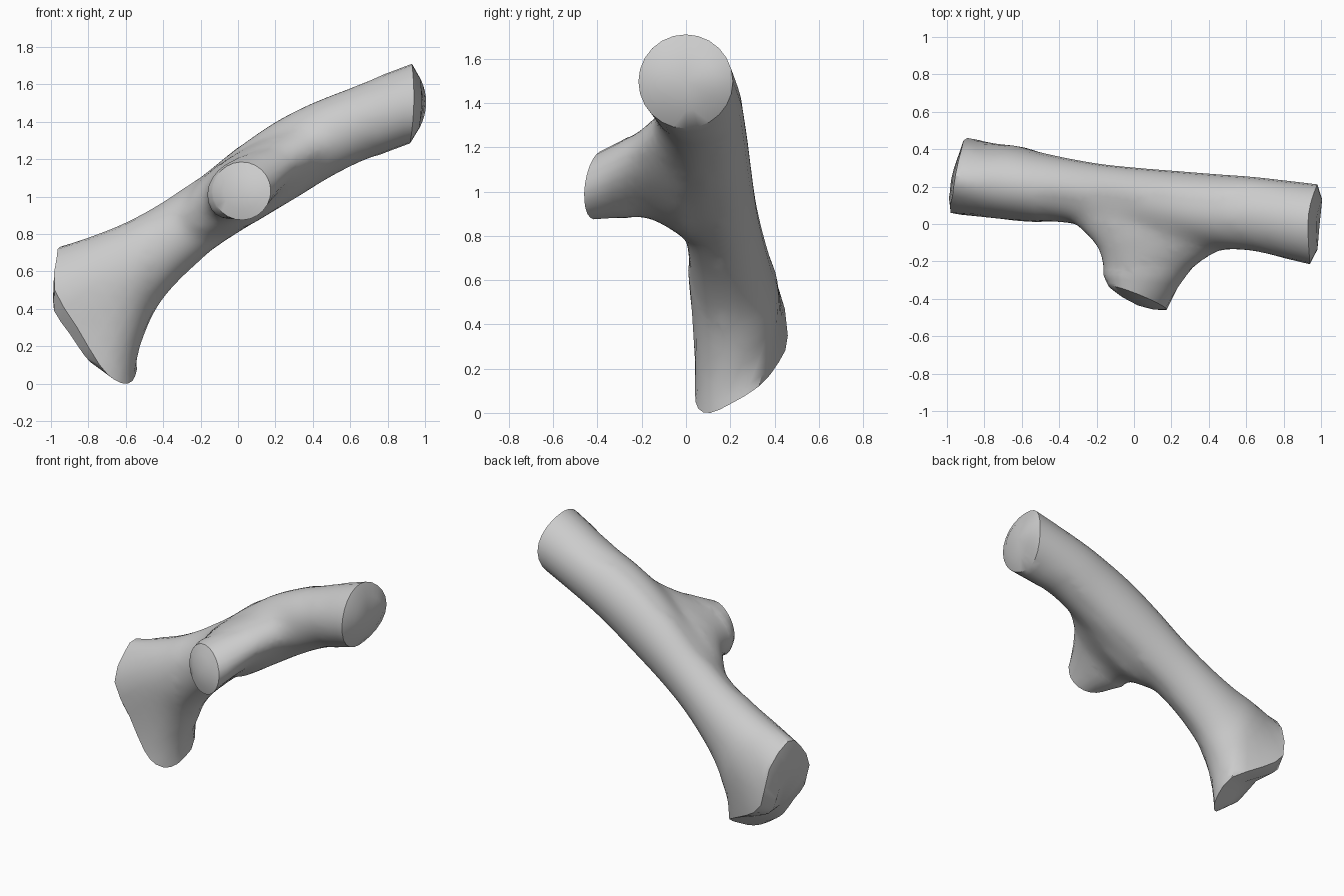
import bpy, bmesh, math
from mathutils import Vector as V

if "Cube" in bpy.data.objects:
    bpy.data.objects.remove(bpy.data.objects["Cube"])

SEG = 24
grey = bpy.data.materials.new("plain grey")
grey.diffuse_color = (0.6, 0.6, 0.6, 1)
grey.use_nodes = True
grey.node_tree.nodes["Principled BSDF"].inputs["Base Color"].default_value = grey.diffuse_color


def curve(p, q, r, w, t):
    """Catmull-Rom point between q and r."""
    return 0.5 * (2 * q + (r - p) * t + (2 * p - 5 * q + 4 * r - w) * t * t
                  + (3 * q - p - 3 * r + w) * t ** 3)


def spline(rings, steps):
    """Smooth interpolation between matching rings of points."""
    out = []
    for k in range(len(rings) - 1):
        a, b = rings[max(k - 1, 0)], rings[k]
        c, d = rings[k + 1], rings[min(k + 2, len(rings) - 1)]
        for s in range(steps):
            out.append([curve(*four, s / steps) for four in zip(a, b, c, d)])
    return out + [rings[-1]]


def dome(rim, push, peak, grow=0):
    """Slightly bulged cap: inner ring and centre point."""
    mid = sum(rim, V()) / len(rim)
    inner = [p.lerp(mid, 0.37) for p in rim]
    return [p + push * (1 + grow * p.z) for p in inner], mid + peak


def loft(name, rings, first_tip, last_tip):
    bm = bmesh.new()
    rows = [[bm.verts.new(p) for p in r] for r in rings]
    for a, b in zip(rows, rows[1:]):
        for i in range(SEG):
            j = (i + 1) % SEG
            bm.faces.new((a[i], a[j], b[j], b[i]))
    for row, tip in ((rows[0], first_tip), (rows[-1], last_tip)):
        v = bm.verts.new(tip)
        for i in range(SEG):
            bm.faces.new((row[i], row[(i + 1) % SEG], v))
    bmesh.ops.recalc_face_normals(bm, faces=bm.faces)
    me = bpy.data.meshes.new(name)
    bm.to_mesh(me)
    bm.free()
    me.materials.append(grey)
    ob = bpy.data.objects.new(name, me)
    bpy.context.collection.objects.link(ob)
    return ob


# flared lower rim, from the top round the front to the back
rim12 = [V(p) for p in (
    (-.955, .26, .73), (-.97, .15, .67), (-.98, .06, .50), (-.86, .05, .30),
    (-.74, .04, .10), (-.66, .055, .02), (-.59, .11, 0), (-.55, .20, .04),
    (-.56, .33, .12), (-.75, .42, .23), (-.89, .46, .35), (-.92, .41, .59))]
low_rim = []
for i in range(12):
    four = [rim12[(i + k) % 12] for k in (-1, 0, 1, 2)]
    low_rim += [rim12[i], curve(*four, 0.5)]
for p in low_rim:
    p.z = max(p.z, 0)

# trunk sections: upper x, z, lower x, z, front y, back y
sections = [
    (-.80, .78, -.50, .27, .02, .42), (-.60, .86, -.42, .43, .01, .385),
    (-.40, .97, -.30, .57, 0, .35), (-.20, 1.11, -.15, .70, -.03, .32),
    (0, 1.27, .03, .82, -.07, .30), (.20, 1.41, .25, .95, -.115, .283),
    (.40, 1.51, .50, 1.10, -.14, .265), (.60, 1.585, .70, 1.20, -.15, .25),
    (.93, 1.71, .92, 1.285, -.215, .212)]
rings = [low_rim]
for ux, uz, lx, lz, f, b in sections:
    up, lo = V((ux, 0, uz)), V((lx, 0, lz))
    ring = []
    for i in range(SEG):
        a = math.tau * i / SEG
        p = (up + lo) / 2 + (up - lo) / 2 * math.cos(a)
        p.y = (f + b) / 2 - (b - f) / 2 * math.sin(a)
        ring.append(p)
    rings.append(ring)
# the upper rim bows outward, more at the back
for i, p in enumerate(rings[-1]):
    s = math.sin(math.tau * i / SEG)
    p.x += (0.015 if s > 0 else 0.055) * s * s

low_in, low_tip = dome(low_rim, V((-.05, 0, -.025)), V((-.08, 0, -.05)), 1.2)
top_in, top_tip = dome(rings[-1], V((.04, 0, 0)), V((.05, 0, 0)))
trunk = loft("trunk", [low_in] + spline(rings, 4) + [top_in], low_tip, top_tip)

# side stub: y, reach down the trunk, reach up the trunk, lower and upper half width
along, across, mid = V((.85, 0, .53)), V((-.53, 0, .85)), V((.02, 0, 1.03))
stub_rings = []
for k, (y, back, fwd, wd, wu) in enumerate((
        (-.395, .155, .155, .155, .155), (-.27, .19, .30, .13, .165),
        (-.18, .205, .45, .13, .175), (-.10, .25, .58, .155, .185),
        (-.02, .36, .64, .185, .19), (.10, .42, .62, .17, .17))):
    ring = []
    for i in range(SEG):
        a = math.tau * i / SEG
        c, s = math.cos(a), math.sin(a)
        p = mid + along * c * (fwd if c > 0 else back) + across * s * (wu if s > 0 else wd)
        p.y = y
        if k == 0:  # slanted end
            p.y += 0.13 * (p.z - mid.z) - 0.4 * (p.x - mid.x)
        ring.append(p)
    stub_rings.append(ring)
cap_in, cap_tip = dome(stub_rings[0], V((0, -.022, 0)), V((0, -.04, 0)))
root = sum(stub_rings[-1], V()) / SEG
stub = loft("side_stub", [cap_in] + spline(stub_rings, 3), cap_tip, root)

# merge the stub into the trunk
mod = trunk.modifiers.new("join", 'BOOLEAN')
mod.operation, mod.solver, mod.object = 'UNION', 'EXACT', stub
bpy.context.view_layer.objects.active = trunk
trunk.select_set(True)
bpy.ops.object.modifier_apply(modifier=mod.name)
bpy.data.objects.remove(stub, do_unlink=True)
trunk.name = "forked_branch"


# soften the joint between stub and trunk
def near_joint(v):
    return -.5 < v.co.x < .75 and -.27 < v.co.y < .16


bm = bmesh.new()
bm.from_mesh(trunk.data)
bmesh.ops.remove_doubles(bm, verts=bm.verts, dist=0.01)
bmesh.ops.triangulate(bm, faces=bm.faces)
for _ in range(2):
    long_edges = [e for e in bm.edges
                  if all(near_joint(v) for v in e.verts) and e.calc_length() > 0.045]
    bmesh.ops.subdivide_edges(bm, edges=long_edges, cuts=1)
    bmesh.ops.triangulate(bm, faces=bm.faces)
for _ in range(14):
    bmesh.ops.smooth_vert(bm, verts=[v for v in bm.verts if near_joint(v)], factor=0.5,
                          use_axis_x=True, use_axis_y=True, use_axis_z=True)
bmesh.ops.recalc_face_normals(bm, faces=bm.faces)
bm.to_mesh(trunk.data)
bm.free()
bpy.ops.object.shade_smooth_by_angle(angle=math.radians(38))
